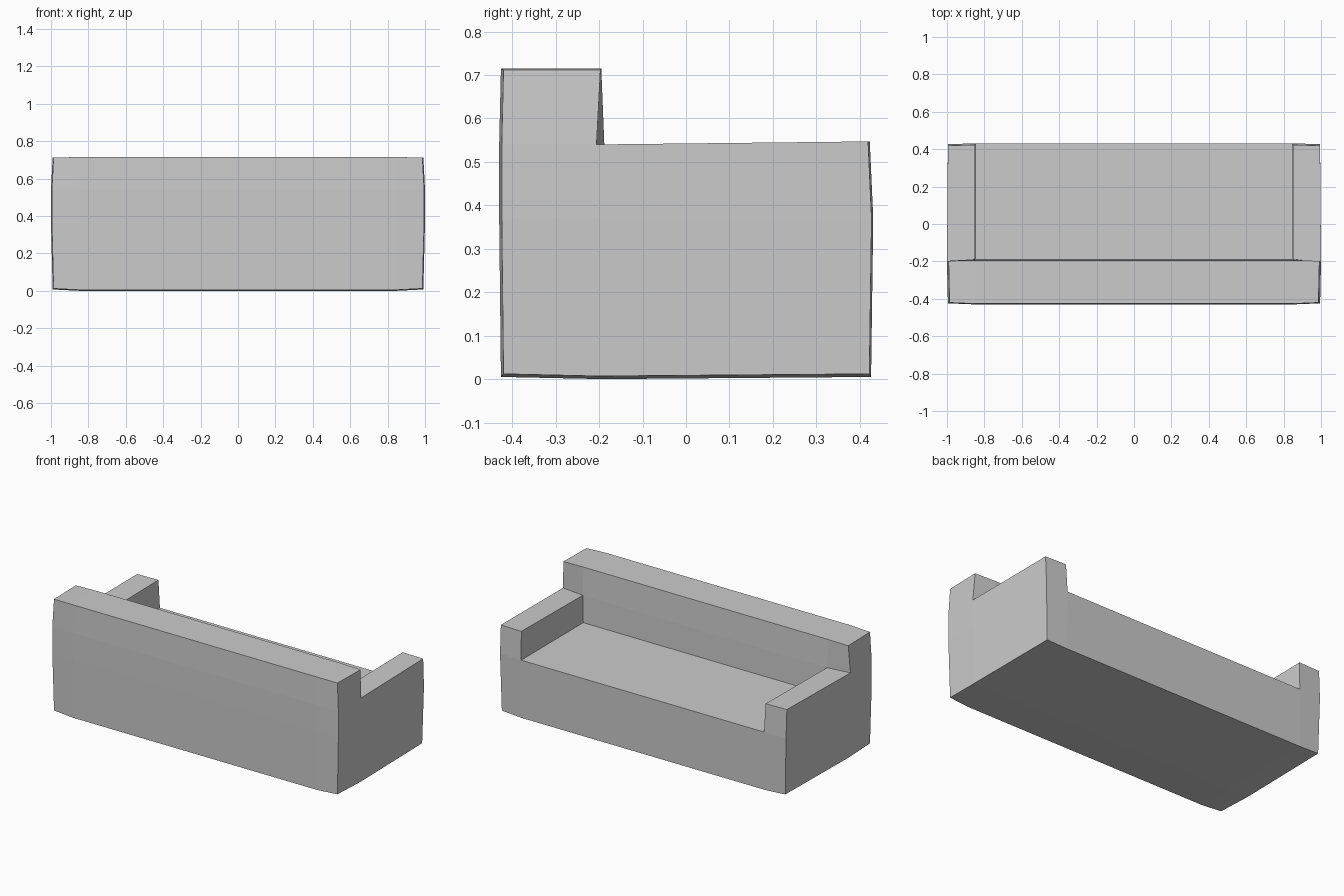
import bpy, bmesh

if "Cube" in bpy.data.objects:
    bpy.data.objects.remove(bpy.data.objects["Cube"])


# Gently bulged grid point: i across (0-3), j back to seat front (0-2), k up (0-3)
def point(i, j, k):
    ex, ey, ez = i in (0, 3), j in (0, 2), k in (0, 3)
    side = -1 if i < 2 else 1
    if ex:
        x = 1.0 - 0.005 * ey - 0.009 * ez
    else:
        x = 0.845 if k == 1 else 0.85
    if j == 0:
        y = -0.43 + 0.006 * ex + 0.004 * ez
    elif j == 1:
        y = (-0.19, -0.186, -0.188, -0.195)[k]
        if ex:
            y = (-0.2, -0.2, -0.206, -0.197)[k]
    else:
        y = 0.431 - 0.004 * ex - 0.005 * ez - 0.008 * (k == 2)
    z = (0.0, 0.37, 0.54, 0.715)[k]
    if k == 0:
        z += 0.007 * ex + 0.005 * ey
    elif k == 2:
        z += 0.007 * (j == 2)
    elif k == 3:
        z -= 0.003 * ex
    return (side * x, y, z)


# Filled cells of the sofa body
base = [(i, j, 0) for i in range(3) for j in range(2)]
arms = [(i, j, 1) for i in (0, 2) for j in range(2)]
backrest = [(1, 0, 1)] + [(i, 0, 2) for i in range(3)]

# Keep only the faces that are not shared by two filled cells
corners = [(0, 0, 0), (1, 0, 0), (1, 1, 0), (0, 1, 0),
           (0, 0, 1), (1, 0, 1), (1, 1, 1), (0, 1, 1)]
sides = [(0, 3, 2, 1), (4, 5, 6, 7), (0, 1, 5, 4),
         (2, 3, 7, 6), (1, 2, 6, 5), (3, 0, 4, 7)]
outer = {}
for cell in base + arms + backrest:
    for s in sides:
        quad = [tuple(c + d for c, d in zip(cell, corners[n])) for n in s]
        key = frozenset(quad)
        if key in outer:
            del outer[key]
        else:
            outer[key] = quad

bm = bmesh.new()
verts = {}
for quad in outer.values():
    for q in quad:
        if q not in verts:
            verts[q] = bm.verts.new(point(*q))
    bm.faces.new([verts[q] for q in quad])
bmesh.ops.recalc_face_normals(bm, faces=bm.faces)

mesh = bpy.data.meshes.new("sofa")
bm.to_mesh(mesh)
bm.free()
sofa = bpy.data.objects.new("sofa", mesh)
bpy.context.collection.objects.link(sofa)
